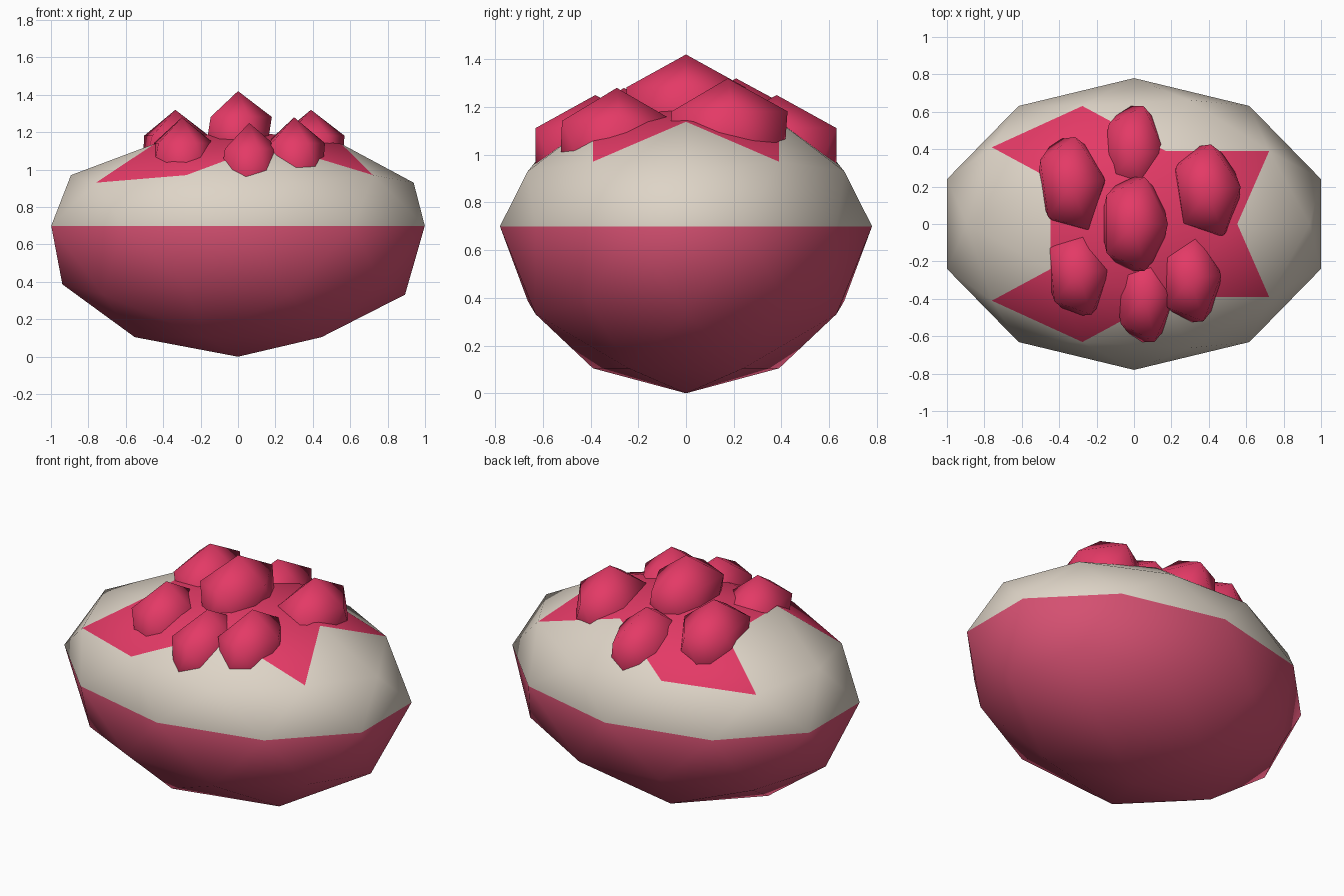
import bpy
import math
from mathutils import Matrix, Vector

cube = bpy.data.objects.get("Cube")
if cube:
    bpy.data.objects.remove(cube, do_unlink=True)


def make_material(name, rgb):
    mat = bpy.data.materials.new(name)
    mat.use_nodes = True
    color = (*rgb, 1.0)
    mat.diffuse_color = color
    bsdf = next(n for n in mat.node_tree.nodes if n.type == "BSDF_PRINCIPLED")
    bsdf.inputs["Base Color"].default_value = color
    return mat


def add_sphere(name, subdivisions, materials):
    bpy.ops.mesh.primitive_ico_sphere_add(subdivisions=subdivisions, radius=1)
    obj = bpy.context.object
    obj.name = obj.data.name = name
    for mat in materials:
        obj.data.materials.append(mat)
    for poly in obj.data.polygons:
        poly.use_smooth = True
    return obj


cream = make_material("cream", (0.73, 0.66, 0.57))
rose = make_material("rose", (0.66, 0.08, 0.165))
berry_pink = make_material("berry pink", (0.775, 0.042, 0.133))

# Body: low-poly ball with a rose lower half and a jagged pink patch on top
body = add_sphere("body", 2, [cream, rose, berry_pink])
for poly in body.data.polygons:
    c = poly.center
    if c.z < 0:
        poly.material_index = 1
    elif c.x > -0.5 and (c.z > 0.7 or (c.z > 0.55 and c.x < -0.4)):
        poly.material_index = 2

# Squash the ball, flatter above the waist than below it
WAIST = 0.70
for v in body.data.vertices:
    height = 0.515 if v.co.z > 0 else WAIST
    v.co = Vector((v.co.x * 1.05, v.co.y * 0.78, WAIST + v.co.z * height))

# Berries: x, y, top height, half width, half depth, turn in degrees
berries = {
    "center_berry": (0.0, 0.0, 1.42, 0.18, 0.25, 0),
    "back_berry": (0.0, 0.38, 1.25, 0.165, 0.25, 0),
    "front_berry": (0.06, -0.38, 1.25, 0.16, 0.25, 0),
    "right_back_berry": (-0.335, 0.21, 1.32, 0.18, 0.25, 8),
    "left_back_berry": (0.39, 0.175, 1.32, 0.18, 0.245, 8),
    "left_front_berry": (0.30, -0.29, 1.28, 0.165, 0.235, 5),
    "right_front_berry": (-0.30, -0.26, 1.28, 0.17, 0.23, 5),
}
BERRY_HEIGHT = 0.25
for name, (x, y, top, width, depth, turn) in berries.items():
    berry = add_sphere(name, 1, [berry_pink])
    size = Matrix.Diagonal((width / 0.89, depth / 0.85, BERRY_HEIGHT, 1))
    spin = Matrix.Rotation(math.radians(turn), 4, "Z")
    place = Matrix.Translation((x, y, top - BERRY_HEIGHT))
    berry.data.transform(place @ spin @ size)
